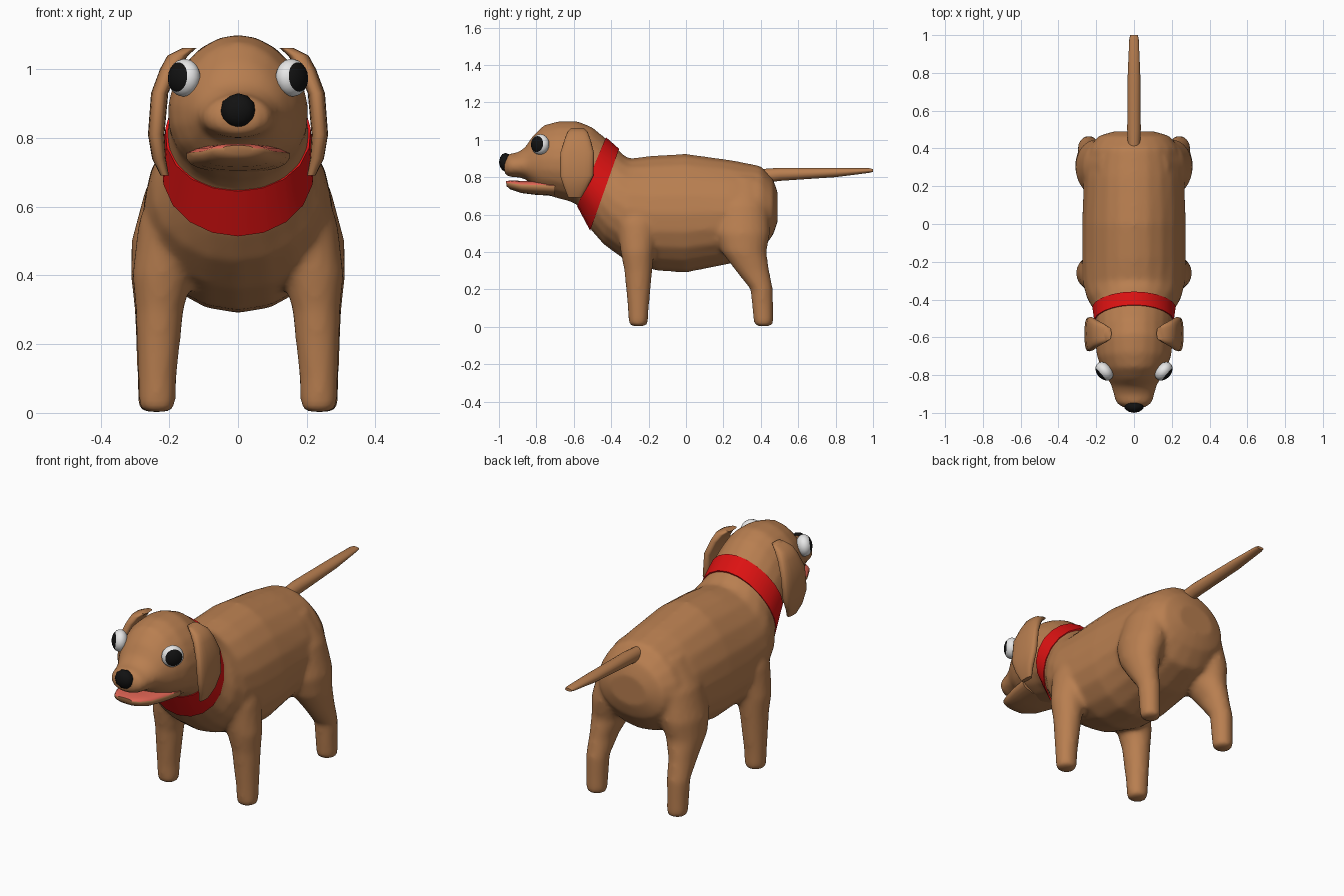
import bpy, bmesh, math
from mathutils import Vector, Matrix

if "Cube" in bpy.data.objects:
    bpy.data.objects.remove(bpy.data.objects["Cube"])


def material(name, rgb):
    m = bpy.data.materials.new(name)
    m.use_nodes = True
    m.diffuse_color = (*rgb, 1)
    bsdf = next(n for n in m.node_tree.nodes if n.type == 'BSDF_PRINCIPLED')
    bsdf.inputs["Base Color"].default_value = (*rgb, 1)
    bsdf.inputs["Roughness"].default_value = 0.8
    return m


brown = material("brown_fur", (0.48, 0.21, 0.08))
red = material("red_collar", (0.72, 0.006, 0.006))
black = material("black", (0.006, 0.006, 0.006))
white = material("eye_white", (0.85, 0.85, 0.85))
coral = material("coral_mouth", (0.75, 0.13, 0.09))


def oval(centre, u, v, taper=0.0, power=1.0, sides=20):
    """Closed ring; taper narrows the +v side, power < 1 squares it."""
    ring = []
    for i in range(sides):
        a = math.tau * i / sides
        c, s = math.cos(a), math.sin(a)
        c = math.copysign(abs(c) ** power, c)
        s = math.copysign(abs(s) ** power, s)
        ring.append(centre + u * c * (1 - taper * s) + v * s)
    return ring


def upright(station, taper=0.1, power=1.0, grow=1.0):
    """Ring from (top y, top z, bottom y, bottom z, half width)."""
    ty, tz, by, bz, hw = station
    top, bottom = Vector((0, ty, tz)), Vector((0, by, bz))
    return oval((top + bottom) / 2, Vector((hw * grow, 0, 0)),
                (top - bottom) / 2 * grow, taper, power)


def level(station, side=1, power=1.0):
    """Horizontal ring from (x, y, z, x radius, y radius)."""
    x, y, z, rx, ry = station
    return oval(Vector((x * side, y, z)), Vector((rx, 0, 0)), Vector((0, ry, 0)), 0, power)


def loft(bm, rings):
    loops = [[bm.verts.new(p) for p in r] for r in rings]
    n = len(loops[0])
    for a, b in zip(loops, loops[1:]):
        for i in range(n):
            j = (i + 1) % n
            bm.faces.new((a[i], a[j], b[j], b[i]))
    bm.faces.new(loops[0][::-1])
    bm.faces.new(loops[-1])


def finish(bm, name, mats, rule=None, angle=50):
    bmesh.ops.recalc_face_normals(bm, faces=bm.faces)
    bm.normal_update()
    if rule:
        for f in bm.faces:
            f.material_index = rule(f)
    mesh = bpy.data.meshes.new(name)
    bm.to_mesh(mesh)
    bm.free()
    for m in mats:
        mesh.materials.append(m)
    ob = bpy.data.objects.new(name, mesh)
    bpy.context.scene.collection.objects.link(ob)
    bpy.ops.object.select_all(action='DESELECT')
    ob.select_set(True)
    bpy.context.view_layer.objects.active = ob
    bpy.ops.object.shade_smooth_by_angle(angle=math.radians(angle))
    return ob


# Trunk, neck and head, from rump to muzzle
collar_back = (-.36, .945, -.51, .52, .215)
collar_front = (-.43, 1.008, -.58, .65, .205)
trunk = [
    (.49, .72, .49, .56, .11), (.465, .79, .465, .49, .19), (.40, .86, .40, .40, .24),
    (.25, .89, .25, .34, .265), (0, .925, 0, .29, .275), (-.18, .915, -.16, .30, .275),
    (-.30, .90, -.33, .36, .27), (-.33, .915, -.44, .44, .25),
    collar_back, collar_front,
    (-.50, 1.067, -.62, .67, .20), (-.58, 1.10, -.68, .685, .205),
    (-.68, 1.10, -.73, .70, .195), (-.76, 1.078, -.78, .715, .168),
    (-.82, 1.02, -.82, .75, .14), (-.86, .96, -.85, .785, .12),
    (-.90, .932, -.89, .798, .11), (-.95, .925, -.94, .80, .097),
    (-.975, .885, -.97, .815, .06)]

# Legs, from foot up into the trunk
front_leg = [
    (.235, -.255, .003, .04, .04), (.235, -.255, .02, .053, .052),
    (.235, -.255, .10, .056, .056), (.228, -.255, .30, .07, .075),
    (.22, -.26, .40, .088, .09), (.20, -.26, .55, .09, .11),
    (.16, -.27, .70, .08, .10), (.12, -.28, .82, .05, .06)]
hind_leg = [
    (.238, .415, .003, .04, .04), (.24, .415, .02, .052, .052),
    (.24, .41, .10, .053, .056), (.24, .405, .20, .057, .06),
    (.235, .355, .30, .066, .09), (.22, .31, .40, .092, .12),
    (.20, .30, .50, .11, .15), (.17, .30, .65, .10, .14), (.13, .30, .80, .05, .08)]

bm = bmesh.new()
loft(bm, [upright(s) for s in trunk])
for side in (1, -1):
    for leg in (front_leg, hind_leg):
        loft(bm, [level(s, side) for s in leg])
body = finish(bm, "body_and_legs", [brown], angle=180)
remesh = body.modifiers.new("fuse", 'REMESH')
remesh.mode = 'VOXEL'
remesh.voxel_size = 0.014
remesh.use_smooth_shade = True
soften = body.modifiers.new("soften", 'SMOOTH')
soften.factor = 0.5
soften.iterations = 6

# Collar
bm = bmesh.new()
loft(bm, [upright(s, grow=1.03) for s in (collar_back, collar_front)])
finish(bm, "collar", [red])

# Tail
bm = bmesh.new()
tail = [(.36, .84, .36, .76, .03), (.50, .85, .50, .78, .036), (.80, .85, .80, .80, .033),
        (.98, .848, .98, .823, .025), (1.0, .843, 1.0, .828, .02)]
loft(bm, [upright(s, 0) for s in tail])
finish(bm, "tail", [brown])

# Lower jaw, with a coral upper surface
bm = bmesh.new()
jaw = [(-.70, .78, -.70, .70, .15), (-.80, .782, -.80, .705, .13),
       (-.88, .78, -.88, .715, .107), (-.94, .783, -.94, .735, .078),
       (-.962, .778, -.96, .752, .045)]
loft(bm, [upright(s, -.1, .8) for s in jaw])
finish(bm, "lower_jaw", [brown, coral], lambda f: int(f.normal.z > .45))

# Nose
bm = bmesh.new()
bmesh.ops.create_icosphere(bm, subdivisions=2, radius=1,
                           matrix=Matrix.Translation((0, -.965, .88)) @ Matrix.Diagonal((.052, .035, .05, 1)))
finish(bm, "nose", [black])

# Ears and eyes
ear = [(.14, -.58, 1.062, .02, .035), (.175, -.58, 1.04, .03, .055), (.20, -.58, 1.0, .027, .07),
       (.228, -.582, .93, .025, .09), (.238, -.584, .81, .024, .09),
       (.23, -.59, .74, .02, .06), (.213, -.595, .69, .012, .035)]
for side, word in ((1, "left"), (-1, "right")):
    bm = bmesh.new()
    loft(bm, [level(s, side, .7) for s in ear])
    finish(bm, word + "_ear", [brown])

    gaze = Vector((.75 * side, -.65, .08)).normalized()
    place = (Matrix.Translation((.157 * side, -.78, .975))
             @ gaze.to_track_quat('Z', 'Y').to_matrix().to_4x4()
             @ Matrix.Diagonal((.055, .055, .04, 1)))
    bm = bmesh.new()
    bmesh.ops.create_uvsphere(bm, u_segments=20, v_segments=14, radius=1)
    for f in bm.faces:
        f.material_index = int(f.calc_center_median().z > .58)
    bm.transform(place)
    finish(bm, word + "_eye", [white, black])
